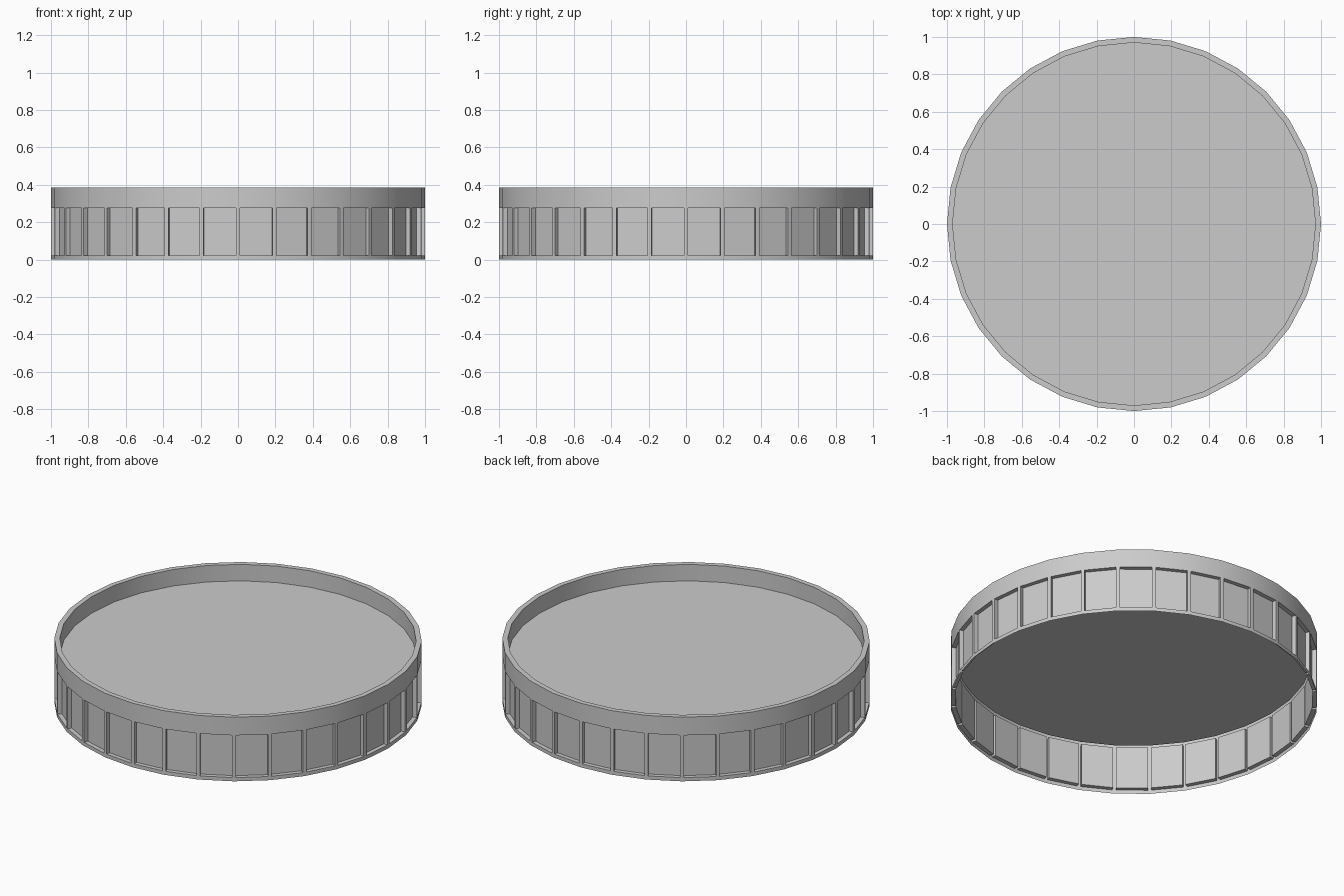
import bpy, bmesh, math

if "Cube" in bpy.data.objects:
    bpy.data.objects.remove(bpy.data.objects["Cube"])

SIDES = 32
# radius, height: outer wall upwards, over the rim, down to the raised floor
PROFILE = [(1, 0), (1, 0.012), (1, 0.286), (1, 0.385), (0.97, 0.385), (0.97, 0.286)]

bm = bmesh.new()
rings = []
for r, z in PROFILE:
    rings.append([bm.verts.new((r * math.cos(i * math.tau / SIDES),
                                r * math.sin(i * math.tau / SIDES), z))
                  for i in range(SIDES)])

# Wall, rim and inner lip
panels = []
for k, (low, high) in enumerate(zip(rings, rings[1:])):
    for i in range(SIDES):
        j = (i + 1) % SIDES
        face = bm.faces.new((low[i], low[j], high[j], high[i]))
        if k == 1:
            panels.append(face)

# Floor (the underside is open)
bm.faces.new(rings[-1])
bm.normal_update()

# Recessed panel in every wall facet
bmesh.ops.inset_individual(bm, faces=panels, thickness=0.0145)
bm.normal_update()
bmesh.ops.inset_individual(bm, faces=panels, thickness=0.0, depth=-0.025)
bm.normal_update()

mesh = bpy.data.meshes.new("round_tray")
bm.to_mesh(mesh)
bm.free()
tray = bpy.data.objects.new("round_tray", mesh)
bpy.context.collection.objects.link(tray)

# Smooth round the wall, crisp at the rim and panels
bpy.context.view_layer.objects.active = tray
tray.select_set(True)
bpy.ops.object.shade_smooth_by_angle(angle=math.radians(30))
